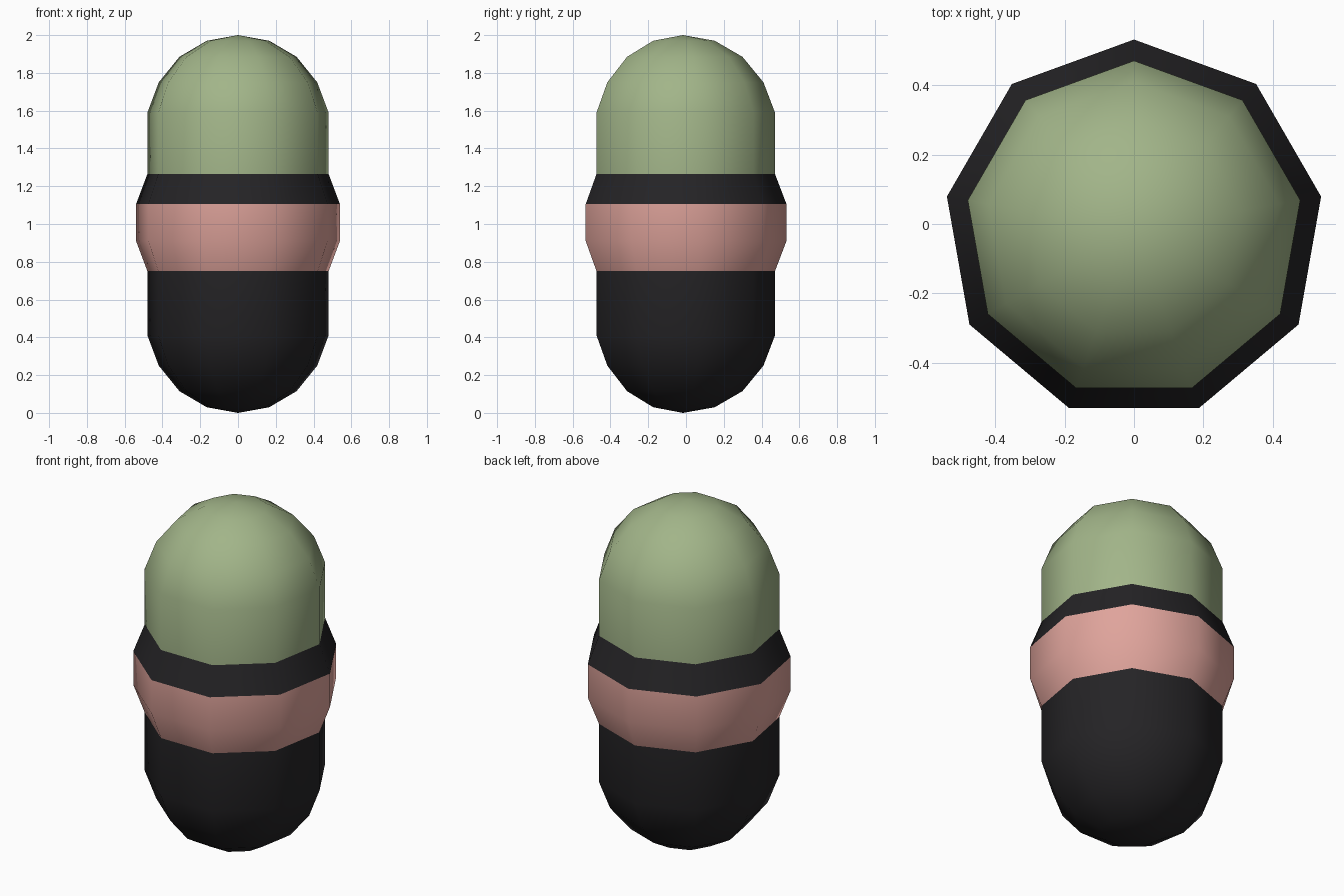
import bpy, bmesh
from math import cos, sin, radians

if "Cube" in bpy.data.objects:
    bpy.data.objects.remove(bpy.data.objects["Cube"])

SIDES = 9
CENTRE_Y = -0.016      # keeps the nine-sided outline centred on y = 0
R_BODY, R_BAND = 0.487, 0.548


def material(name, rgb):
    m = bpy.data.materials.new(name)
    m.diffuse_color = (*rgb, 1)
    m.use_nodes = True
    m.node_tree.nodes["Principled BSDF"].inputs["Base Color"].default_value = m.diffuse_color
    return m


def lathe(name, profile, mat):
    """Spin a bottom-to-top (radius, z) profile; radius 0 makes a pole."""
    bm = bmesh.new()
    rings = []
    for r, z in profile:
        count = SIDES if r > 0 else 1
        rings.append([bm.verts.new((r * cos(radians(90 + 40 * i)),
                                    r * sin(radians(90 + 40 * i)) + CENTRE_Y, z))
                      for i in range(count)])
    for low, high in zip(rings, rings[1:]):
        for i in range(SIDES):
            j = (i + 1) % SIDES
            if len(low) == 1:
                bm.faces.new((low[0], high[j], high[i]))
            elif len(high) == 1:
                bm.faces.new((low[i], low[j], high[0]))
            else:
                bm.faces.new((low[i], low[j], high[j], high[i]))
    for f in bm.faces:
        f.smooth = True
    me = bpy.data.meshes.new(name)
    bm.to_mesh(me)
    bm.free()
    me.materials.append(mat)
    ob = bpy.data.objects.new(name, me)
    bpy.context.collection.objects.link(ob)
    return ob


green = material("green", (0.36, 0.46, 0.25))
pink = material("pink", (0.74, 0.37, 0.33))
black = material("black", (0.018, 0.017, 0.019))

# Rounded cap shared by both ends: (radius, distance from the tip)
dome = [(0, 0), (0.168, 0.03), (0.315, 0.115), (0.426, 0.25), (R_BODY, 0.41)]

# Rounded lower body
lathe("lower_body", dome + [(R_BODY, 0.75)], black)
# Bulging face band
lathe("face_band", [(R_BODY, 0.75), (R_BAND, 0.91), (R_BAND, 1.105)], pink)
# Sloping brim above the band
lathe("hat_brim", [(R_BAND, 1.105), (R_BODY, 1.265)], black)
# Domed hat
lathe("hat", [(R_BODY, 1.265)] + [(r, 2 - d) for r, d in reversed(dome)], green)
